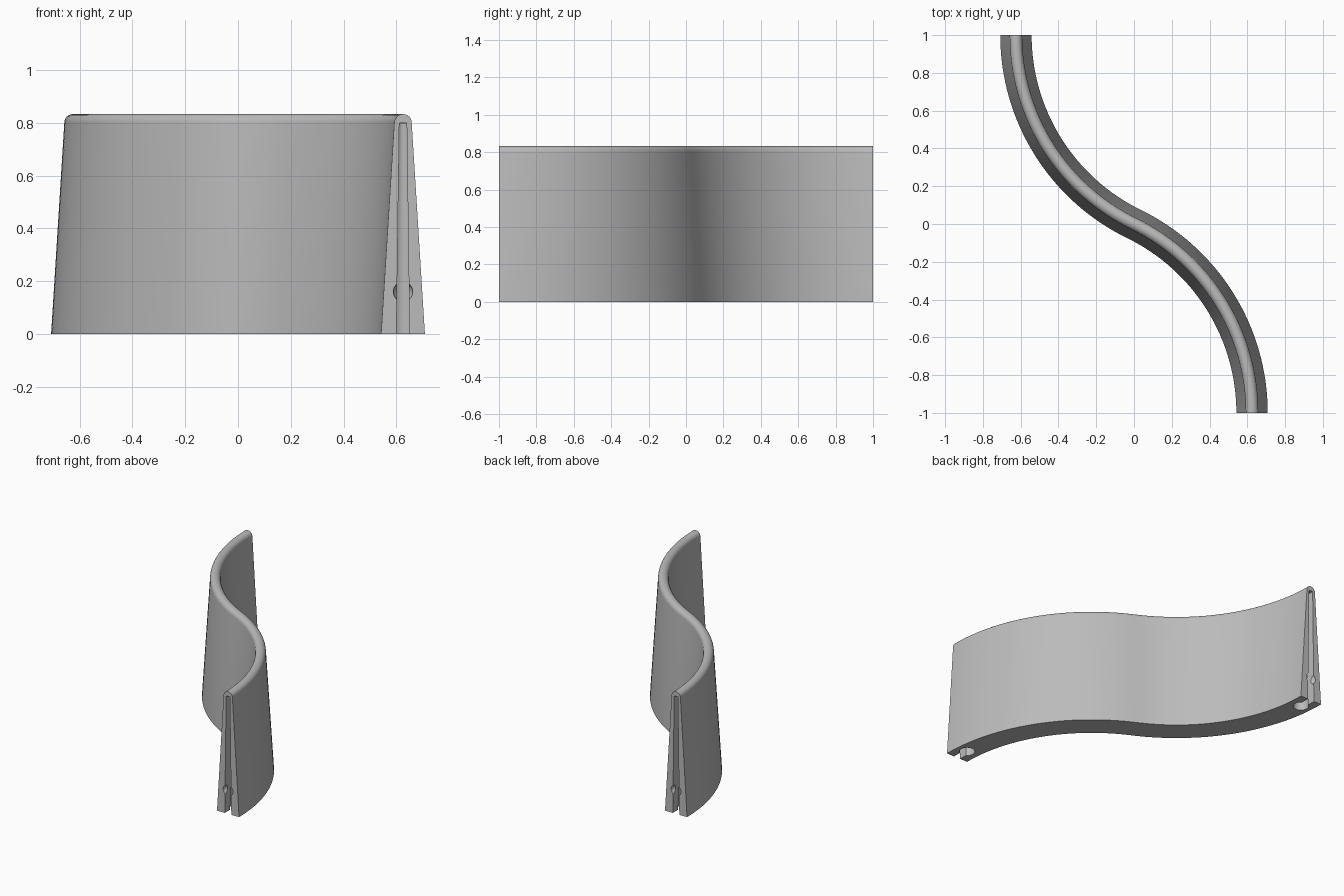
import bpy, bmesh, math
from mathutils import Vector

if "Cube" in bpy.data.objects:
    bpy.data.objects.remove(bpy.data.objects["Cube"], do_unlink=True)

grey = bpy.data.materials.new("plain grey")
grey.use_nodes = True
grey.diffuse_color = (0.5, 0.5, 0.5, 1)
grey.node_tree.nodes["Principled BSDF"].inputs["Base Color"].default_value = grey.diffuse_color

END_X, BASE, TOP, RIDGE_Z = 0.625, 0.083, 0.033, 0.80
RADIUS = (END_X ** 2 + 1) / (2 * END_X)
SWEEP = math.asin(1 / RADIUS)
STEPS = 32


def mesh_object(name, bm):
    bmesh.ops.recalc_face_normals(bm, faces=bm.faces)
    mesh = bpy.data.meshes.new(name)
    bm.to_mesh(mesh)
    bm.free()
    mesh.materials.append(grey)
    obj = bpy.data.objects.new(name, mesh)
    bpy.context.collection.objects.link(obj)
    return obj


def loft(name, rings):
    """Skin a row of closed rings and cap both ends."""
    bm = bmesh.new()
    loops = [[bm.verts.new(p) for p in ring] for ring in rings]
    n = len(loops[0])
    for a, b in zip(loops, loops[1:]):
        for i in range(n):
            j = (i + 1) % n
            bm.faces.new((a[i], a[j], b[j], b[i]))
    bm.faces.new(loops[0])
    bm.faces.new(loops[-1])
    return mesh_object(name, bm)


def circle(x, y, z, r, n=32):
    return [(x + r * math.cos(2 * math.pi * i / n), y + r * math.sin(2 * math.pi * i / n), z)
            for i in range(n)]


# Wall section: leaning sides under a round ridge
section = [(-BASE, 0), (BASE, 0)]
section += [(TOP * math.cos(math.pi * i / 12), RIDGE_Z + TOP * math.sin(math.pi * i / 12))
            for i in range(13)]

# S path: two mirrored arcs meeting at the middle
half = []
for i in range(STEPS + 1):
    a = SWEEP * i / STEPS
    point = Vector((-END_X + RADIUS * (1 - math.cos(a)), 1 - RADIUS * math.sin(a)))
    half.append((point, Vector((math.cos(a), math.sin(a)))))
path = half + [(-p, n) for p, n in reversed(half[:-1])]
wall = loft("curved_wall", [[(*(p + n * u), z) for u, z in section] for p, n in path])

# Tapered keyhole slot and round detent in each end
cutters = []
for label, s in (("front", -1), ("back", 1)):
    x = -s * END_X
    slot_rings = []
    for z, w in ((-0.02, 0.025), (RIDGE_Z, 0.014)):
        slot_rings.append([(x - w, s * 1.02, z), (x + w, s * 1.02, z),
                           (x + w, s * 0.90, z), (x - w, s * 0.90, z)])
    cutters.append(loft(label + "_slot_cutter", slot_rings))
    cutters.append(loft(label + "_socket_cutter",
                        [circle(x, s * 0.90, -0.02, 0.05), circle(x, s * 0.90, RIDGE_Z - 0.005, 0.02)]))
    bm = bmesh.new()
    bmesh.ops.create_uvsphere(bm, u_segments=32, v_segments=16, radius=0.037)
    bmesh.ops.translate(bm, verts=bm.verts, vec=(x, s, 0.16))
    cutters.append(mesh_object(label + "_detent_cutter", bm))

bpy.context.view_layer.objects.active = wall
wall.select_set(True)
for cutter in cutters:
    cut = wall.modifiers.new(cutter.name, "BOOLEAN")
    cut.operation, cut.solver, cut.object = "DIFFERENCE", "EXACT", cutter
    bpy.ops.object.modifier_apply(modifier=cut.name)
for cutter in cutters:
    bpy.data.objects.remove(cutter, do_unlink=True)

bpy.ops.object.shade_smooth_by_angle(angle=math.radians(30))
